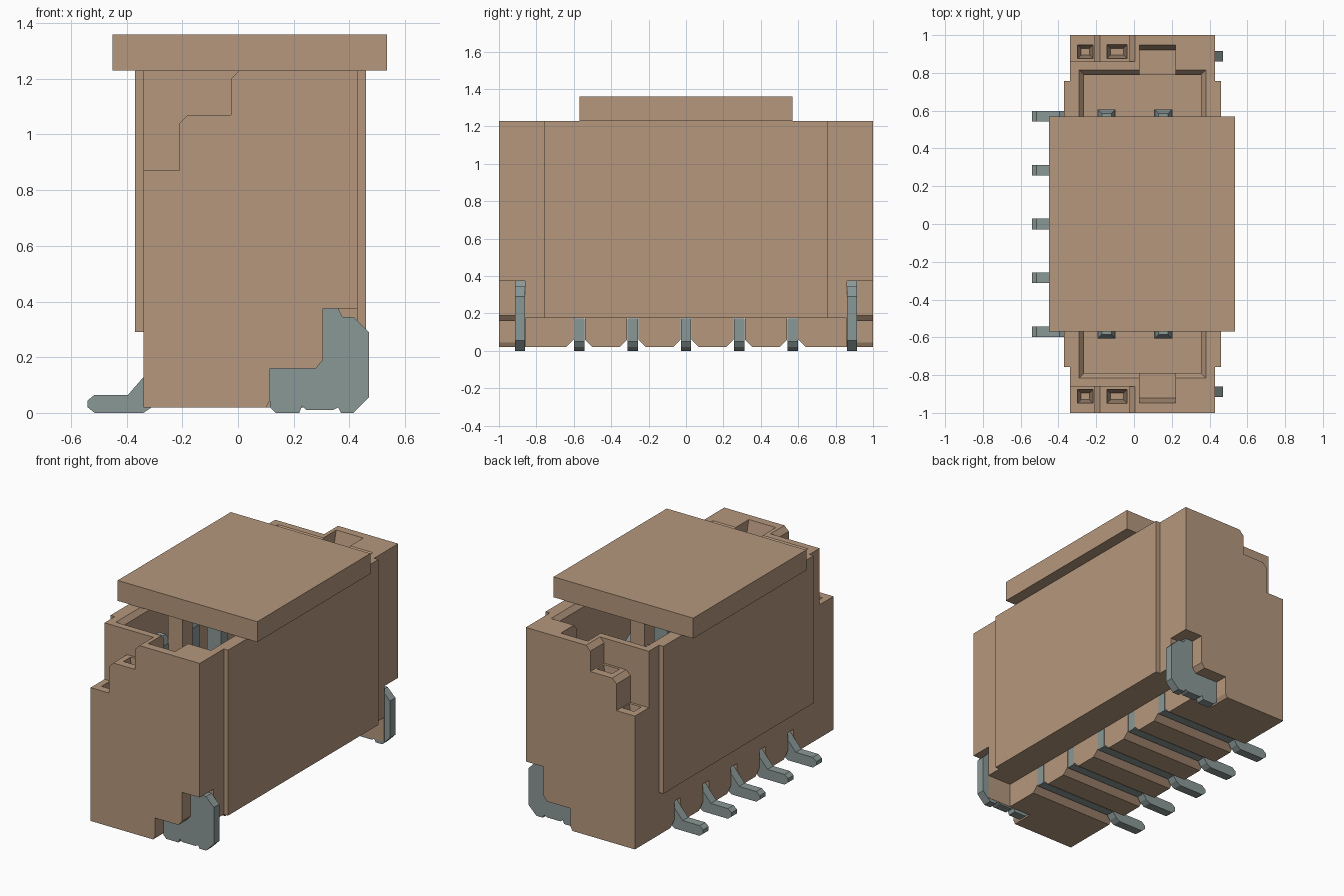
import bpy, bmesh
from mathutils import Vector

if "Cube" in bpy.data.objects:
    bpy.data.objects.remove(bpy.data.objects["Cube"])


def material(name, rgb):
    m = bpy.data.materials.new(name)
    m.use_nodes = True
    m.diffuse_color = (*rgb, 1)
    m.node_tree.nodes["Principled BSDF"].inputs["Base Color"].default_value = (*rgb, 1)
    return m


tan = material("tan plastic", (0.46, 0.31, 0.205))
metal = material("grey metal", (0.255, 0.315, 0.305))


def finish(name, bm, mat):
    bmesh.ops.recalc_face_normals(bm, faces=bm.faces)
    me = bpy.data.meshes.new(name)
    bm.to_mesh(me)
    bm.free()
    me.materials.append(mat)
    ob = bpy.data.objects.new(name, me)
    bpy.context.collection.objects.link(ob)
    return ob


def prism(name, pts, a, b, axis="y", mat=tan):
    """Extrude a profile: (x, z) along y, or (y, z) along x."""
    bm = bmesh.new()
    place = (lambda u, v, t: (u, t, v)) if axis == "y" else (lambda u, v, t: (t, u, v))
    face = bm.faces.new([bm.verts.new(place(u, v, a)) for u, v in pts])
    new = bmesh.ops.extrude_face_region(bm, geom=[face])["geom"]
    bmesh.ops.translate(bm, vec=Vector(place(0, 0, b - a)),
                        verts=[v for v in new if isinstance(v, bmesh.types.BMVert)])
    return finish(name, bm, mat)


def block(name, x, y, z, inset=0, mat=tan):
    """Box from ranges; inset shrinks its bottom on every side."""
    bm = bmesh.new()
    for v in bmesh.ops.create_cube(bm, size=1)["verts"]:
        i, j, k = (int(c > 0) for c in v.co)
        d = 0 if k else inset
        v.co = (x[i] + d * (1 - 2 * i), y[j] + d * (1 - 2 * j), z[k])
    return finish(name, bm, mat)


def both(y0, y1):
    return [(y0, y1), (-y1, -y0)]


pin_rows = [i * 0.285 for i in range(-2, 3)]
body = block("housing", (-0.34, 0.43), (-1, 1), (0.02, 1.23))

# Mating cavity with a chamfered mouth, and the set-back lower edge
cutters = [
    block("cut", (-0.265, 0.355), (-0.79, 0.79), (0.3, 1.3)),
    block("cut", (-0.295, 0.385), (-0.82, 0.82), (1.2, 1.235), 0.03),
    block("cut", (0.26, 0.6), (-0.858, 0.858), (-0.1, 0.175)),
]

# Stepped corners, pockets and solder tab recesses at both ends
step = [(-0.5, 0.87), (-0.21, 0.87), (-0.21, 1.04), (-0.18, 1.07), (-0.025, 1.07),
        (-0.025, 1.2), (0.005, 1.23), (0.005, 1.4), (-0.5, 1.4)]
recess = [(0.09, 0.0), (0.115, 0.045), (0.115, 0.16), (0.28, 0.16), (0.305, 0.19),
          (0.305, 0.375), (0.6, 0.375), (0.6, -0.1), (0.09, -0.1)]
for y in both(0.86, 1.1):
    cutters += [prism("cut", step, *y), prism("cut", recess, *y)]
for y in both(0.875, 0.95):
    cutters += [block("cut", (-0.30, -0.215), y, (0.7, 0.88), 0.02),
                block("cut", (-0.145, -0.035), y, (0.85, 1.08), 0.02)]
for s in (1, -1):
    latch = [(s * 0.75, 1.12), (s * 0.92, 1.12), (s * 0.95, 1.24), (s * 0.75, 1.24)]
    cutters.append(prism("cut", latch, 0.03, 0.22, "x"))

# Flared grooves for the pins
for y in pin_rows:
    groove = [(y - 0.09, 0.0), (y - 0.03, 0.06), (y - 0.03, 0.175),
              (y + 0.03, 0.175), (y + 0.03, 0.06), (y + 0.09, 0.0)]
    cutters.append(prism("cut", groove, -0.5, 0.5, "x"))

for c in cutters:
    c.hide_render = True
    mod = body.modifiers.new("cut", "BOOLEAN")
    mod.operation, mod.solver, mod.object = "DIFFERENCE", "EXACT", c
bpy.context.view_layer.update()
graph = bpy.context.evaluated_depsgraph_get()
cut_mesh = bpy.data.meshes.new_from_object(body.evaluated_get(graph))
body.modifiers.clear()
body.data = cut_mesh
for c in cutters:
    bpy.data.objects.remove(c)

# Raised side panels and the pick-up cover
block("right_panel", (0.43, 0.46), (-0.757, 0.757), (0.175, 1.23))
block("left_panel", (-0.37, -0.34), (-0.757, 0.757), (0.29, 1.23))
block("cover", (-0.45, 0.535), (-0.57, 0.57), (1.23, 1.36))
for y in both(0.46, 0.56):
    block("cover_leg", (-0.1, 0.0), y, (0.75, 1.23))

# Solder tabs
tab = [(0.115, 0.16), (0.28, 0.16), (0.305, 0.19), (0.305, 0.375), (0.36, 0.375),
       (0.375, 0.345), (0.415, 0.345), (0.47, 0.29), (0.47, 0.055), (0.415, 0),
       (0.37, 0), (0.36, 0.02), (0.34, 0.01), (0.245, 0.01), (0.23, 0.025),
       (0.22, 0), (0.135, 0), (0.115, 0.02)]
for y in both(0.86, 0.915):
    prism("solder_tab", tab, *y, mat=metal)

# Pins: foot strip below, two pointed contacts inside the cavity
foot = [(-0.515, 0), (-0.34, 0), (-0.31, 0.02), (-0.29, 0.05), (0.26, 0.05), (0.26, 0.174),
        (-0.3, 0.174), (-0.395, 0.065), (-0.515, 0.065), (-0.54, 0.045), (-0.54, 0.02)]
for y in pin_rows:
    prism("pin_foot", foot, y - 0.028, y + 0.028, mat=metal)
    for x, top in ((-0.145, 1.05), (0.155, 0.95)):
        w = 0.048
        block("pin_contact", (x - w, x + w), (y - 0.035, y + 0.035), (0.28, top), mat=metal)
        block("pin_tip", (x - 0.025, x + 0.025), (y - 0.015, y + 0.015),
              (top, top + 0.05), -0.02, mat=metal)
